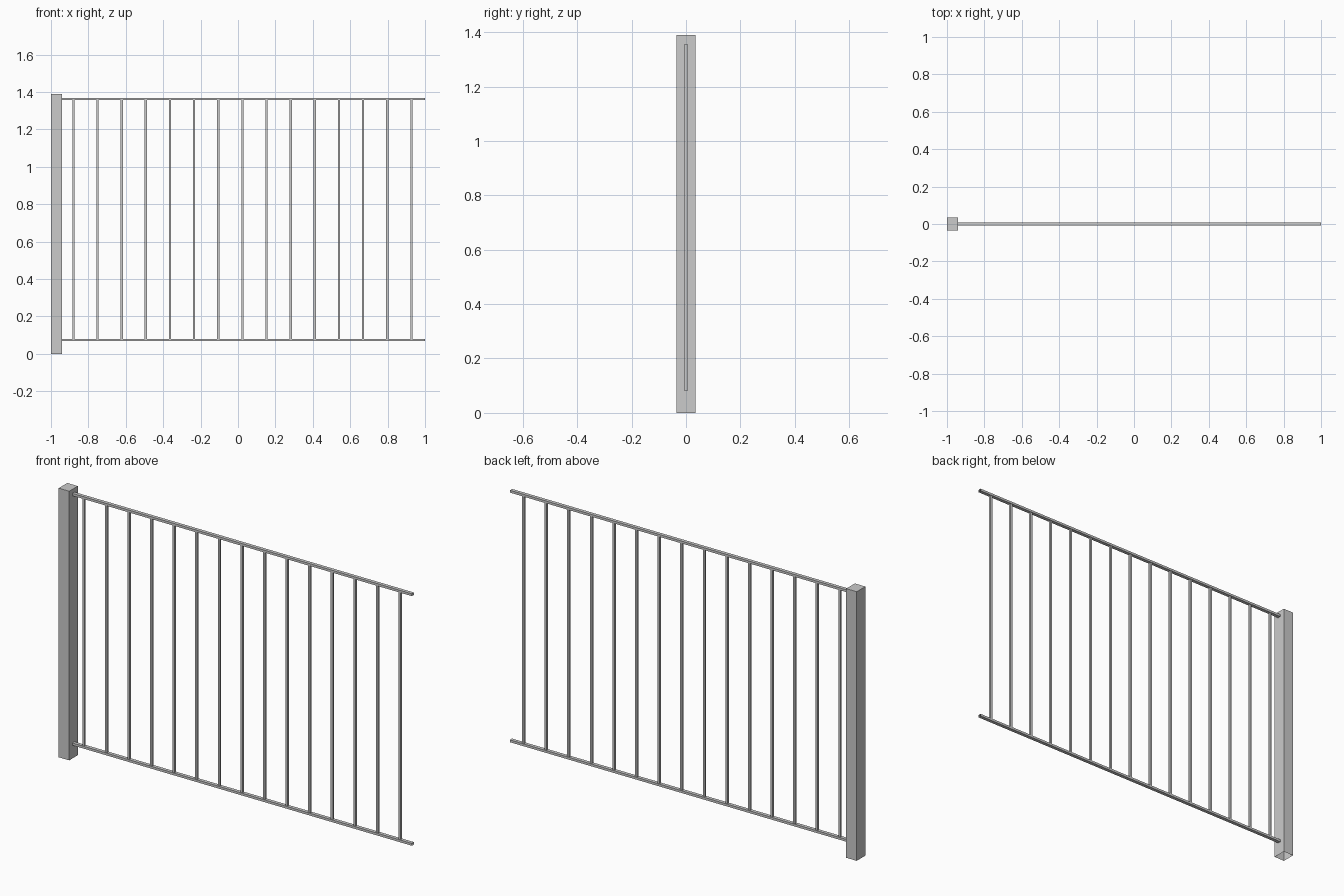
import bpy, bmesh

if "Cube" in bpy.data.objects:
    bpy.data.objects.remove(bpy.data.objects["Cube"])


def box(name, x, y, z, open_axis=None, open_signs=()):
    """Box between (min, max) ranges; end faces on open_axis can be left out."""
    bm = bmesh.new()
    bmesh.ops.create_cube(bm, size=1)
    bm.normal_update()
    if open_axis is not None:
        ends = [f for f in bm.faces if any(f.normal[open_axis] * s > 0.9 for s in open_signs)]
        bmesh.ops.delete(bm, geom=ends, context='FACES_ONLY')
    for v in bm.verts:
        for i, (lo, hi) in enumerate((x, y, z)):
            v.co[i] = lo + (v.co[i] + 0.5) * (hi - lo)
    mesh = bpy.data.meshes.new(name)
    bm.to_mesh(mesh)
    bm.free()
    ob = bpy.data.objects.new(name, mesh)
    bpy.context.collection.objects.link(ob)
    return ob


POST_X = -0.94
RAIL_LOW, RAIL_HIGH, RAIL_T = 0.08, 1.357, 0.012

# square post, hollow underneath
box("post", (-1, POST_X), (-0.035, 0.035), (0, 1.39), 2, (-1,))

# hollow rails with open ends
for name, z in (("bottom_rail", RAIL_LOW - RAIL_T), ("top_rail", RAIL_HIGH)):
    box(name, (POST_X, 1), (-0.009, 0.009), (z, z + RAIL_T), 0, (-1, 1))

# evenly spaced balusters between the rails
COUNT, FIRST, LAST, R = 15, -0.88, 0.927, 0.0058
baluster = box("balusters", (FIRST - R, FIRST + R), (-R, R), (RAIL_LOW, RAIL_HIGH), 2, (-1, 1))
array = baluster.modifiers.new("spacing", 'ARRAY')
array.count = COUNT
array.use_relative_offset = False
array.use_constant_offset = True
array.constant_offset_displace = ((LAST - FIRST) / (COUNT - 1), 0, 0)
